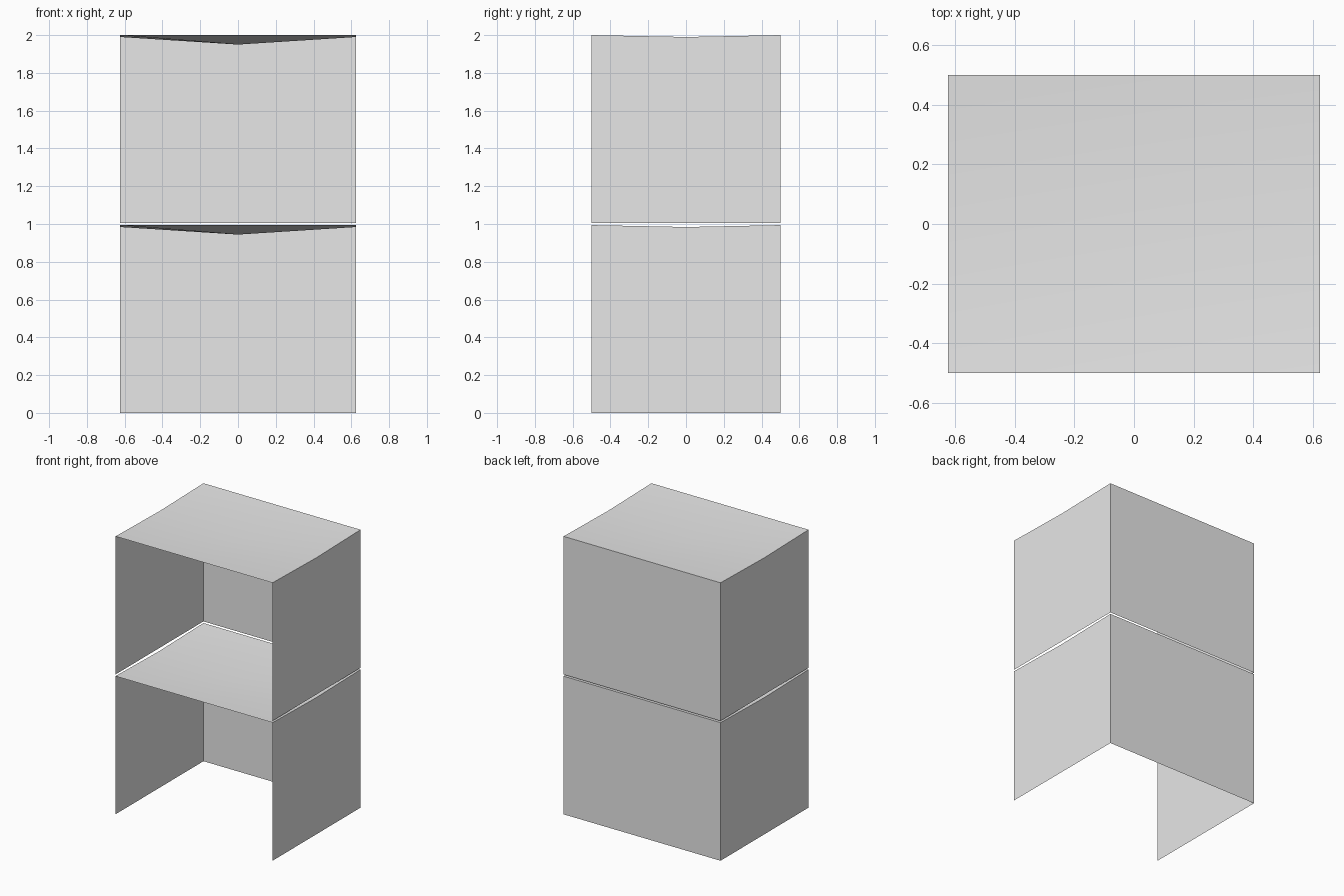
import bpy, bmesh, math

cube = bpy.data.objects.get("Cube")
if cube:
    bpy.data.objects.remove(cube, do_unlink=True)

WIDTH, DEPTH, HEIGHT = 1.25, 1.0, 0.994
CENTRE_SAG, SIDE_SAG = 0.05, 0.01

grey = bpy.data.materials.new("light_grey")
grey.use_nodes = True
grey.diffuse_color = (0.8, 0.8, 0.8, 1)
grey.node_tree.nodes["Principled BSDF"].inputs["Base Color"].default_value = (0.8, 0.8, 0.8, 1)


def open_box(name, base):
    """Thin box, open at the front and below, with a sagging top."""
    bm = bmesh.new()
    # Top sheet: two by two panels
    bmesh.ops.create_grid(bm, x_segments=2, y_segments=2, size=0.5)
    for v in bm.verts:
        v.co.x *= WIDTH
        v.co.y *= DEPTH
        v.co.z = HEIGHT
        if abs(v.co.y) < 0.01:
            v.co.z -= CENTRE_SAG if abs(v.co.x) < 0.01 else SIDE_SAG
    # Side and back walls: drop every border edge except the front ones
    walls = [e for e in bm.edges if e.is_boundary
             and sum(v.co.y for v in e.verts) / 2 > -DEPTH / 2 + 0.01]
    result = bmesh.ops.extrude_edge_only(bm, edges=walls)
    for v in result["geom"]:
        if isinstance(v, bmesh.types.BMVert):
            v.co.z = 0
    bmesh.ops.recalc_face_normals(bm, faces=bm.faces)
    # Keep the top facing up and the walls facing outward
    if sum(f.normal.z for f in bm.faces) < 0:
        bmesh.ops.reverse_faces(bm, faces=bm.faces)

    mesh = bpy.data.meshes.new(name)
    bm.to_mesh(mesh)
    bm.free()
    mesh.materials.append(grey)
    obj = bpy.data.objects.new(name, mesh)
    bpy.context.collection.objects.link(obj)
    obj.location.z = base
    bpy.ops.object.select_all(action="DESELECT")
    obj.select_set(True)
    bpy.context.view_layer.objects.active = obj
    bpy.ops.object.shade_smooth_by_angle(angle=math.radians(30))


# Two stacked units with a narrow gap between them
open_box("lower_shelf_unit", 0)
open_box("upper_shelf_unit", 2 - HEIGHT)
